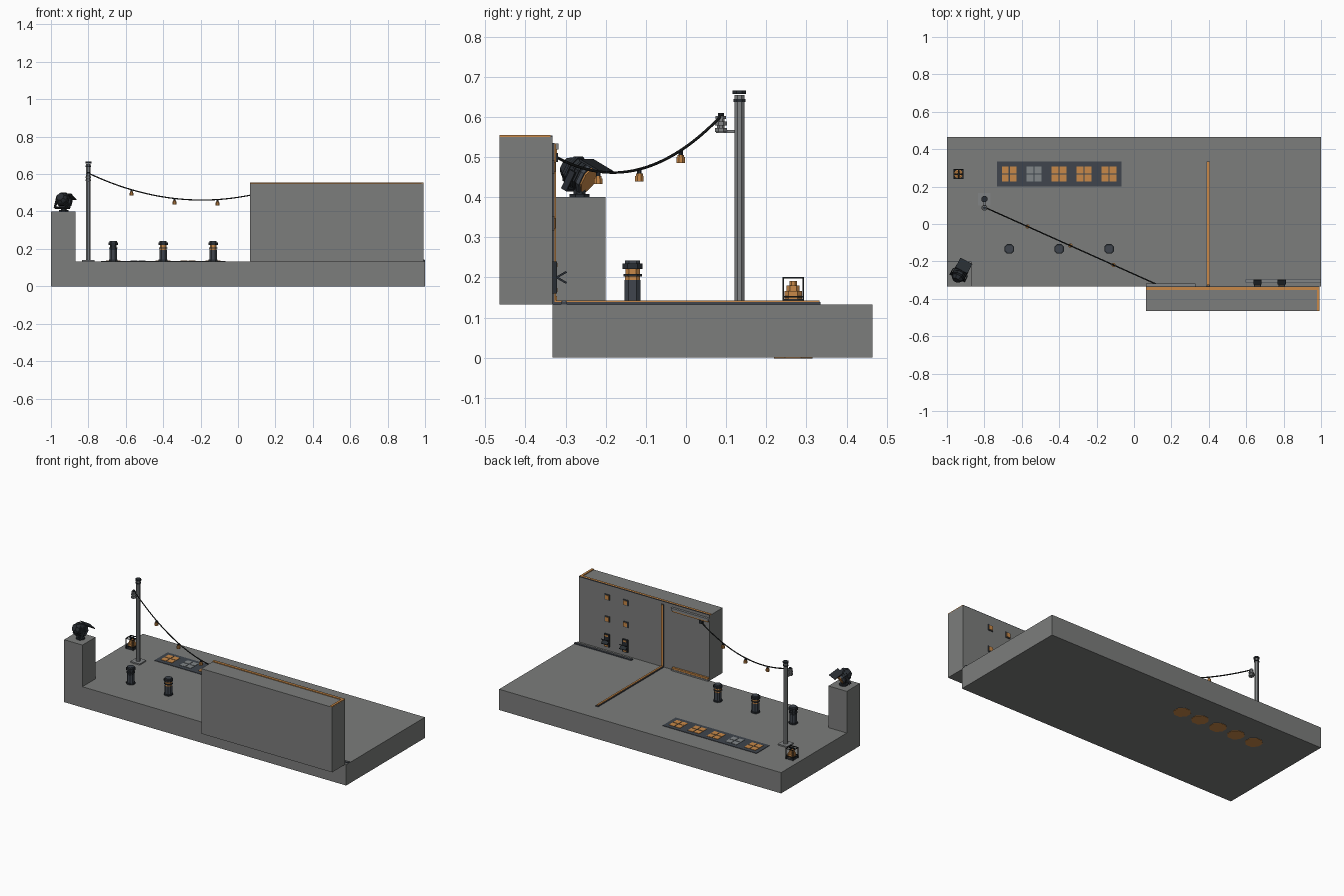
import bpy, bmesh, math
from mathutils import Matrix, Vector

if "Cube" in bpy.data.objects:
    bpy.data.objects.remove(bpy.data.objects["Cube"])


def material(name, rgb):
    m = bpy.data.materials.new(name)
    m.use_nodes = True
    m.diffuse_color = (*rgb, 1)
    m.node_tree.nodes["Principled BSDF"].inputs["Base Color"].default_value = (*rgb, 1)
    return m


CONCRETE = material("concrete grey", (0.20, 0.205, 0.20))
STEEL = material("steel grey", (0.22, 0.23, 0.235))
FRAME = material("slate frame", (0.05, 0.06, 0.075))
DARK = material("dark metal", (0.022, 0.027, 0.033))
CABLE = material("black cable", (0.012, 0.014, 0.014))
AMBER = material("amber light", (0.58, 0.25, 0.065))
UNLIT = material("unlit glass", (0.22, 0.24, 0.25))


def finish(name, bm, mat, matrix=None):
    if matrix:
        bm.transform(matrix)
    bmesh.ops.recalc_face_normals(bm, faces=bm.faces)
    me = bpy.data.meshes.new(name)
    bm.to_mesh(me)
    bm.free()
    me.materials.append(mat)
    ob = bpy.data.objects.new(name, me)
    bpy.context.collection.objects.link(ob)
    return ob


def box(name, x, y, z, mat, matrix=None):
    """Box from (min, max) pairs."""
    bm = bmesh.new()
    size = [b - a for a, b in (x, y, z)]
    mid = [(a + b) / 2 for a, b in (x, y, z)]
    bmesh.ops.create_cube(bm, size=1, matrix=Matrix.Translation(mid) @ Matrix.Diagonal((*size, 1)))
    return finish(name, bm, mat, matrix)


def prism(name, cx, cy, z0, z1, r, mat, n=8, r2=None, matrix=None):
    """Upright n-sided prism with flats facing the axes."""
    bm = bmesh.new()
    bmesh.ops.create_cone(bm, cap_ends=True, segments=n, radius1=r, radius2=r if r2 is None else r2,
                          depth=z1 - z0, matrix=Matrix.Translation((cx, cy, (z0 + z1) / 2))
                          @ Matrix.Rotation(math.pi / n, 4, "Z"))
    return finish(name, bm, mat, matrix)


def post(name, cx, cy, z0, z1, w, mat, c=0.25):
    """Square post with chamfered corners."""
    h, k = w / 2, w / 2 - w * c
    pts = [(h, -k), (h, k), (k, h), (-k, h), (-h, k), (-h, -k), (-k, -h), (k, -h)]
    bm = bmesh.new()
    f = bm.faces.new([bm.verts.new((cx + x, cy + y, z0)) for x, y in pts])
    g = bmesh.ops.extrude_face_region(bm, geom=[f])
    bmesh.ops.translate(bm, vec=(0, 0, z1 - z0), verts=[v for v in g["geom"] if isinstance(v, bmesh.types.BMVert)])
    return finish(name, bm, mat)


# Concrete masses
F = 0.133      # floor height
W = -0.333     # inner wall face
box("floor_slab", (-1, 1), (W, 0.465), (0, F), CONCRETE)
box("wall", (0.065, 0.993), (-0.465, W), (F, 0.55), CONCRETE)
box("pedestal", (-1, -0.87), (W, -0.2), (F, 0.4), CONCRETE)

# Wall coping lights
box("coping_light_long", (0.065, 0.993), (-0.352, -0.337), (0.549, 0.555), AMBER)
box("coping_light_end", (0.978, 0.992), (-0.465, -0.337), (0.549, 0.555), AMBER)
box("coping_trim", (0.065, 0.993), (-0.337, W), (0.549, 0.554), FRAME)

# Linear light running across the floor and up the wall
box("floor_line_channel", (0.388, 0.406), (W, 0.335), (F, 0.139), FRAME)
box("floor_line_light", (0.391, 0.403), (W, 0.333), (F, 0.143), AMBER)
box("wall_line_channel", (0.388, 0.406), (W, -0.328), (F, 0.535), FRAME)
box("wall_line_light", (0.391, 0.403), (W, -0.324), (F, 0.533), AMBER)

# Cove lights on the wall and the floor edge channel
box("upper_cove_channel", (0.065, 0.33), (W, -0.318), (0.518, 0.534), STEEL)
box("upper_cove_light", (0.07, 0.325), (W, -0.322), (0.509, 0.518), AMBER)
box("lower_cove_channel", (0.065, 0.33), (W, -0.318), (F, 0.142), STEEL)
box("lower_cove_light", (0.07, 0.325), (W, -0.321), (0.142, 0.153), AMBER)
box("edge_channel", (0.595, 1), (-0.312, -0.296), (F, 0.14), FRAME)
box("edge_channel_cover", (0.598, 0.998), (-0.309, -0.299), (F, 0.142), STEEL)

# Wall squares and sconces
for x in (0.66, 0.79):
    for z in (0.475, 0.335):
        box("wall_square_frame", (x - 0.018, x + 0.018), (W, -0.328), (z - 0.018, z + 0.018), FRAME)
        box("wall_square_light", (x - 0.013, x + 0.013), (W, -0.325), (z - 0.013, z + 0.013), AMBER)
    box("sconce_plate", (x - 0.018, x + 0.018), (W, -0.322), (0.16, 0.24), DARK)
    for z in (0.164, 0.226):
        box("sconce_light", (x - 0.012, x + 0.012), (W, -0.32), (z, z + 0.01), AMBER)
    for s in (-1, 1):
        m = Matrix.Translation((x, -0.322, 0.2)) @ Matrix.Rotation(s * math.radians(30), 4, "X")
        box("sconce_blade", (-0.022, 0.022), (0, 0.028), (-0.0025, 0.0025), DARK, m)

# Floor windows, four panes each, with round lights beneath the slab
box("window_strip", (-0.733, -0.067), (0.2, 0.333), (F, 0.136), FRAME)
for i in range(5):
    cx = -0.667 + i * 0.1333
    for sx in (-1, 1):
        for sy in (-1, 1):
            px, py = cx + sx * 0.0215, 0.267 + sy * 0.0215
            box("window_pane", (px - 0.0185, px + 0.0185), (py - 0.0185, py + 0.0185), (F, 0.138),
                UNLIT if i == 1 else AMBER)
    prism("underside_light", cx, 0.267, -0.002, 0.004, 0.052, AMBER)

# Bollards, the first one unlit
for x in (-0.667, -0.4, -0.133):
    y, glow = -0.133, DARK if x < -0.6 else AMBER
    post("bollard_foot", x, y, F, 0.142, 0.048, DARK)
    post("bollard_body", x, y, 0.142, 0.193, 0.04, FRAME)
    post("bollard_lower_light", x, y, 0.193, 0.202, 0.038, glow)
    post("bollard_ring", x, y, 0.202, 0.208, 0.046, DARK)
    post("bollard_upper_light", x, y, 0.208, 0.221, 0.036, glow)
    post("bollard_cap", x, y, 0.221, 0.234, 0.05, DARK)
    post("bollard_cap_top", x, y, 0.234, 0.242, 0.038, FRAME)

# Small lantern
lx, ly = -0.938, 0.267
box("lantern_foot", (lx - 0.024, lx + 0.024), (ly - 0.024, ly + 0.024), (F, 0.146), DARK)
for w, z0, z1 in ((0.044, 0.146, 0.166), (0.032, 0.166, 0.18), (0.018, 0.18, 0.191)):
    post("lantern_glow", lx, ly, z0, z1, w, AMBER)
for s in (-1, 1):
    for t in (-1, 1):
        px, py = lx + s * 0.025, ly + t * 0.025
        box("lantern_corner", (px - 0.002, px + 0.002), (py - 0.002, py + 0.002), (F, 0.2), CABLE)
    e = s * 0.025
    for z in (0.15, 0.197):
        box("lantern_rail_x", (lx - 0.027, lx + 0.027), (ly + e - 0.002, ly + e + 0.002), (z, z + 0.004), CABLE)
        box("lantern_rail_y", (lx + e - 0.002, lx + e + 0.002), (ly - 0.027, ly + 0.027), (z, z + 0.004), CABLE)
box("lantern_top_bar_x", (lx - 0.027, lx + 0.027), (ly - 0.004, ly + 0.004), (0.197, 0.201), CABLE)
box("lantern_top_bar_y", (lx - 0.004, lx + 0.004), (ly - 0.027, ly + 0.027), (0.197, 0.201), CABLE)

# Pole with base plate, cap, bracket and insulator
px, py = -0.8, 0.133
box("pole_plate", (px - 0.033, px + 0.033), (py - 0.033, py + 0.033), (F, 0.141), STEEL)
prism("pole", px, py, F, 0.655, 0.0135, STEEL)
prism("pole_collar", px, py, 0.637, 0.645, 0.016, DARK)
prism("pole_cap", px, py, 0.657, 0.666, 0.018, DARK)
box("bracket_arm", (px - 0.005, px + 0.005), (0.075, py), (0.56, 0.567), STEEL)
for z0, z1, r in ((0.562, 0.572, 0.016), (0.572, 0.579, 0.01), (0.579, 0.588, 0.016),
                  (0.588, 0.595, 0.01), (0.595, 0.602, 0.014)):
    prism("insulator", px, 0.087, z0, z1, r, STEEL)
prism("insulator_tip", px, 0.087, 0.602, 0.61, 0.008, DARK)


# Sagging cable with hanging bulbs
def cable_point(t):
    return Vector((-0.8 + 0.92 * t, 0.09 - 0.412 * t, 0.461 + 0.33 * (t - 0.66) ** 2))


cu = bpy.data.curves.new("cable", "CURVE")
cu.dimensions = "3D"
cu.bevel_depth = 0.0035
cu.bevel_resolution = 1
cu.use_fill_caps = True
sp = cu.splines.new("POLY")
sp.points.add(24)
for i, p in enumerate(sp.points):
    p.co = (*cable_point(i / 24), 1)
cu.materials.append(CABLE)
bpy.context.collection.objects.link(bpy.data.objects.new("cable", cu))
box("cable_anchor", (0.108, 0.132), (W, -0.319), (0.488, 0.51), DARK)
for t in (0.25, 0.5, 0.75):
    x, y, z = cable_point(t)
    prism("bulb_socket", x, y, z - 0.013, z, 0.006, DARK)
    prism("bulb_neck", x, y, z - 0.018, z - 0.011, 0.009, AMBER)
    prism("bulb", x, y, z - 0.031, z - 0.017, 0.0115, AMBER)

# Floodlight on the pedestal, modelled along local +Y and then aimed
sx, sy = -0.932, -0.265
prism("flood_base", sx, sy, 0.4, 0.408, 0.027, DARK)
prism("flood_stem", sx, sy, 0.408, 0.43, 0.016, DARK)
aim = (Matrix.Translation((sx, sy, 0.458)) @ Matrix.Rotation(math.radians(-28), 4, "Z")
       @ Matrix.Rotation(math.radians(-28), 4, "X"))
along = aim @ Matrix.Rotation(math.radians(-90), 4, "X")
prism("flood_body", 0, 0, -0.028, 0.025, 0.037, DARK, matrix=along)
prism("flood_back", 0, 0, -0.046, -0.028, 0.022, DARK, r2=0.034, matrix=along)
prism("flood_rim", 0, 0, 0.018, 0.028, 0.041, FRAME, matrix=along)
prism("flood_lens", 0, 0, 0.028, 0.032, 0.035, AMBER, matrix=along)
for y in (-0.02, -0.005, 0.008):
    prism("flood_fin", 0, 0, y, y + 0.005, 0.041, DARK, matrix=along)
box("flood_visor", (-0.036, 0.036), (0.0, 0.065), (0.037, 0.042), DARK, aim)
for s in (-1, 1):
    box("flood_yoke", (s * 0.043 - 0.003, s * 0.043 + 0.003), (-0.008, 0.008), (-0.042, 0.008), DARK, aim)
box("flood_yoke_bar", (-0.046, 0.046), (-0.008, 0.008), (-0.045, -0.039), DARK, aim)
